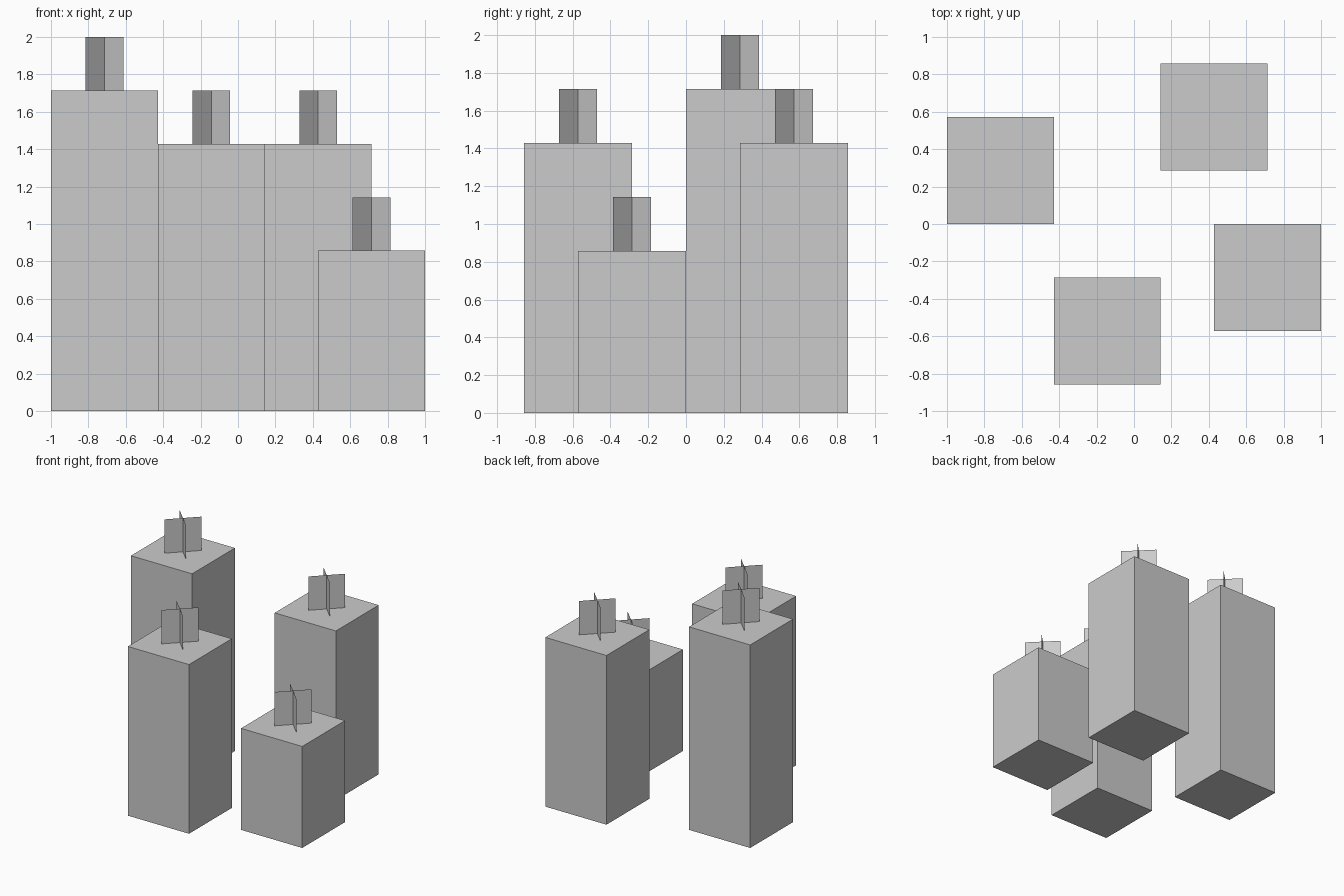
import bpy, bmesh
from math import radians
from mathutils import Matrix

if "Cube" in bpy.data.objects:
    bpy.data.objects.remove(bpy.data.objects["Cube"])

U = 2 / 7  # grid unit: half the side of one candle


def add_object(name, bm, location):
    mesh = bpy.data.meshes.new(name)
    bm.to_mesh(mesh)
    bm.free()
    obj = bpy.data.objects.new(name, mesh)
    obj.location = location
    bpy.context.collection.objects.link(obj)


def candle_body(name, x, y, height):
    # Square wax column standing on the ground
    bm = bmesh.new()
    bmesh.ops.create_cube(bm, size=1)
    bmesh.ops.scale(bm, vec=(2 * U, 2 * U, height), verts=bm.verts)
    add_object(name, bm, (x, y, height / 2))


def candle_wick(name, x, y, base):
    # Two thin upright sheets crossing on the diagonals
    bm = bmesh.new()
    for angle in (45, 135):
        turn = Matrix.Rotation(radians(angle), 4, 'Z')
        upright = Matrix.Rotation(radians(90), 4, 'X')
        bmesh.ops.create_grid(bm, x_segments=1, y_segments=1, size=U / 2,
                              matrix=turn @ upright)
    add_object(name, bm, (x, y, base + U / 2))


# Centre x, centre y and height of each candle, in grid units
candles = {
    "tall_left": (-2.5, 1, 6),
    "front": (-0.5, -2, 5),
    "back": (1.5, 2, 5),
    "short_right": (2.5, -1, 3),
}
for label, (x, y, h) in candles.items():
    candle_body(f"{label}_candle", x * U, y * U, h * U)
    candle_wick(f"{label}_wick", x * U, y * U, h * U)
